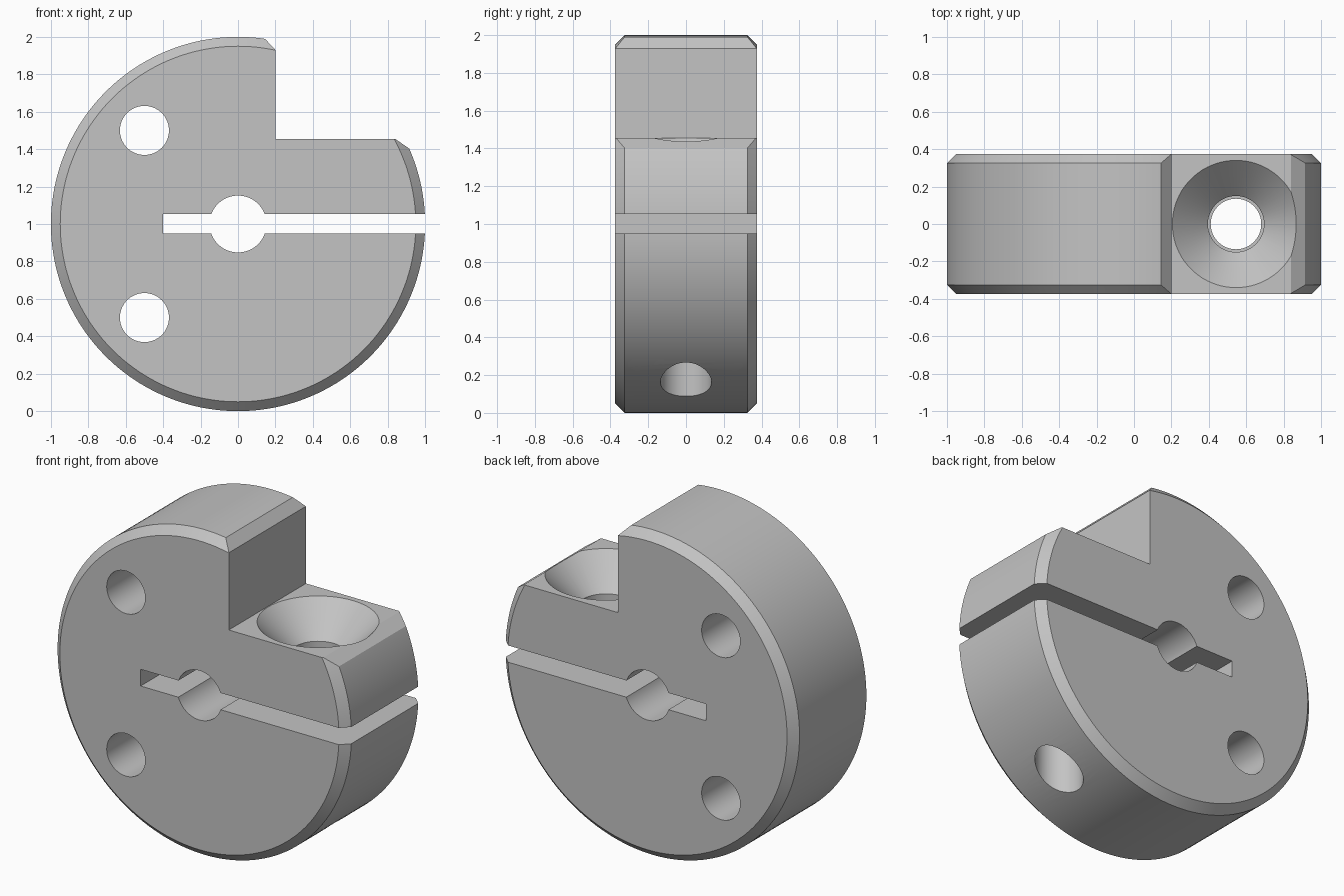
import bpy
import bmesh
import math
from mathutils import Matrix

cube = bpy.data.objects.get("Cube")
if cube:
    bpy.data.objects.remove(cube, do_unlink=True)

RADIUS, HALF, CHAMFER = 1.0, 0.375, 0.05
BACK_TO_FRONT = Matrix.Rotation(math.radians(90), 4, "X")

metal = bpy.data.materials.new("grey metal")
metal.use_nodes = True
metal.diffuse_color = (0.55, 0.55, 0.55, 1)
metal.node_tree.nodes["Principled BSDF"].inputs["Base Color"].default_value = (0.55, 0.55, 0.55, 1)


def finish(bm, name, matrix):
    bmesh.ops.transform(bm, matrix=matrix, verts=bm.verts)
    bmesh.ops.recalc_face_normals(bm, faces=bm.faces)
    mesh = bpy.data.meshes.new(name)
    bm.to_mesh(mesh)
    bm.free()
    mesh.materials.append(metal)
    obj = bpy.data.objects.new(name, mesh)
    bpy.context.collection.objects.link(obj)
    return obj


def lathe(name, profile, matrix, sides):
    """Closed solid turned about z from (radius, height) pairs."""
    bm = bmesh.new()
    rings = [[bm.verts.new((r * math.cos(a), r * math.sin(a), h))
              for a in (math.tau * i / sides for i in range(sides))]
             for r, h in profile]
    for low, high in zip(rings, rings[1:]):
        for i in range(sides):
            j = (i + 1) % sides
            bm.faces.new((low[i], low[j], high[j], high[i]))
    bm.faces.new(rings[0])
    bm.faces.new(rings[-1])
    return finish(bm, name, matrix)


def prism(name, outline):
    """Solid with an (x, z) outline, passing right through the disc."""
    bm = bmesh.new()
    face = bm.faces.new([bm.verts.new((x, -1, z)) for x, z in outline])
    extruded = bmesh.ops.extrude_face_region(bm, geom=[face])["geom"]
    verts = [v for v in extruded if isinstance(v, bmesh.types.BMVert)]
    bmesh.ops.translate(bm, vec=(0, 2, 0), verts=verts)
    return finish(bm, name, Matrix.Identity(4))


def cross_hole(name, x, z, radius):
    matrix = Matrix.Translation((x, 0, z)) @ BACK_TO_FRONT
    return lathe(name, [(radius, -1), (radius, 1)], matrix, 64)


# Chamfered disc standing on its rim
rim = RADIUS - CHAMFER
clamp = lathe("clamp_disc",
              [(rim, -HALF), (RADIUS, CHAMFER - HALF), (RADIUS, HALF - CHAMFER), (rim, HALF)],
              Matrix.Translation((0, 0, RADIUS)) @ BACK_TO_FRONT, 160)

# Stepped notch with its bevelled outer corners, clamping slot, bore and pin holes
cutters = [
    prism("notch_cutter", [(0.2, 1.455), (0.2, 1.93), (0.09, 2.048), (0.09, 2.2),
                           (1.2, 2.2), (1.2, 1.351), (0.99, 1.351), (0.84, 1.455)]),
    prism("slot_cutter", [(-0.4, 0.95), (1.2, 0.95), (1.2, 1.053), (-0.4, 1.053)]),
    cross_hole("bore_cutter", 0, 1, 0.152),
    cross_hole("upper_pin_cutter", -0.5, 1.5, 0.131),
    cross_hole("lower_pin_cutter", -0.5, 0.5, 0.131),
]

# Countersunk clamping screw hole
cutters.append(lathe("screw_cutter",
                     [(0.135, -0.2), (0.135, 1), (0.15, 1), (0.15, 1.265), (0.34, 1.455), (0.34, 1.8)],
                     Matrix.Translation((0.545, 0, 0)), 80))

bpy.ops.object.select_all(action="DESELECT")
bpy.context.view_layer.objects.active = clamp
clamp.select_set(True)
for cutter in cutters:
    cutter.hide_render = True
    cut = clamp.modifiers.new(cutter.name, "BOOLEAN")
    cut.operation = "DIFFERENCE"
    cut.solver = "EXACT"
    cut.object = cutter
    bpy.ops.object.modifier_apply(modifier=cut.name)
    bpy.data.objects.remove(cutter, do_unlink=True)

bpy.ops.object.shade_smooth_by_angle(angle=math.radians(25))
